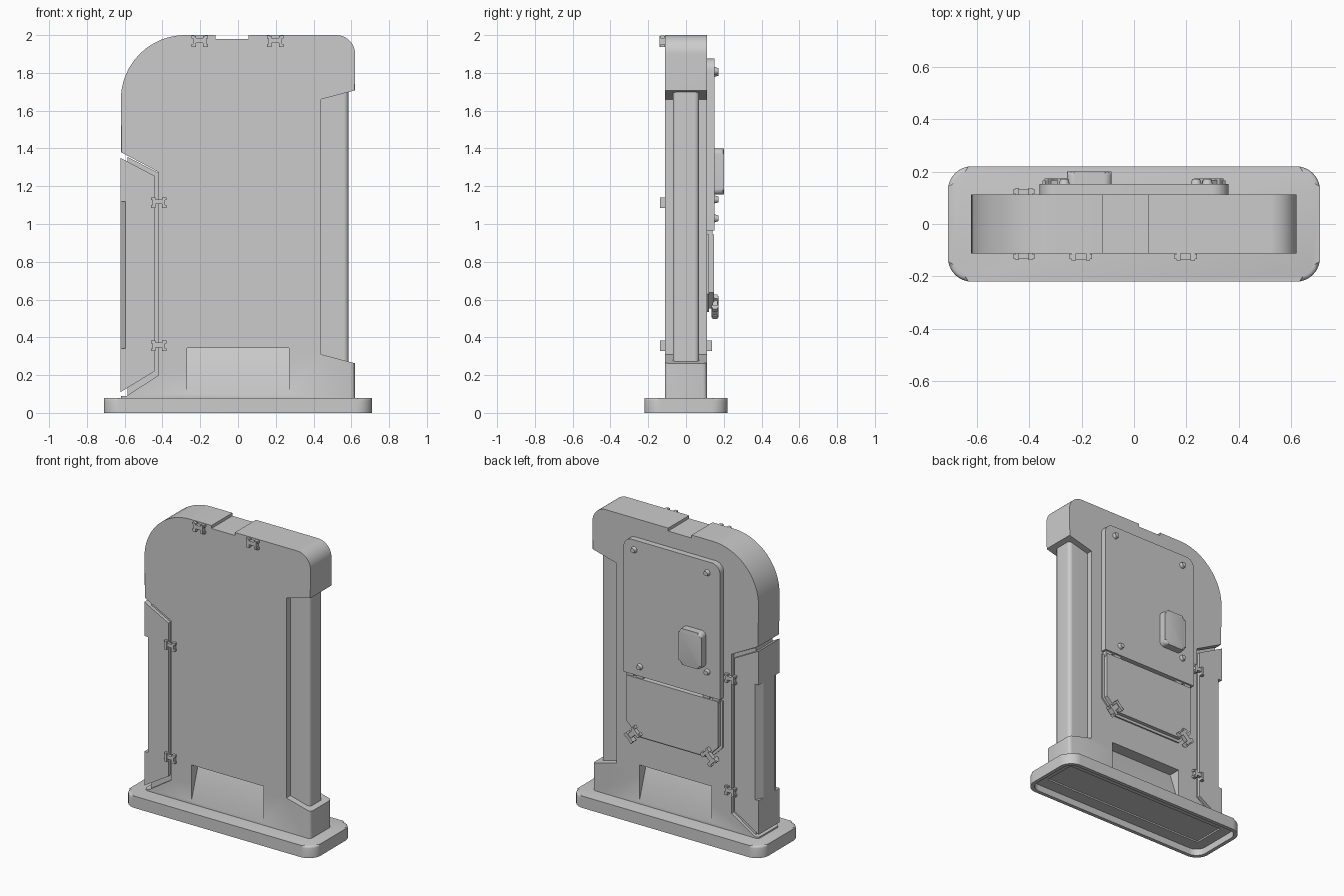
import bpy, bmesh, math
from mathutils import Vector, Matrix

cube = bpy.data.objects.get("Cube")
if cube:
    bpy.data.objects.remove(cube, do_unlink=True)

grey = bpy.data.materials.new("plain grey")
grey.use_nodes = True
GREY = (0.6, 0.6, 0.6, 1)
grey.diffuse_color = GREY
for node in grey.node_tree.nodes:
    if node.type == 'BSDF_PRINCIPLED':
        node.inputs["Base Color"].default_value = GREY


def finish(name, bm):
    bmesh.ops.recalc_face_normals(bm, faces=bm.faces)
    me = bpy.data.meshes.new(name)
    bm.to_mesh(me)
    bm.free()
    me.materials.append(grey)
    ob = bpy.data.objects.new(name, me)
    bpy.context.collection.objects.link(ob)
    return ob


def activate(ob):
    bpy.ops.object.select_all(action='DESELECT')
    ob.select_set(True)
    bpy.context.view_layer.objects.active = ob


def smooth(ob):
    activate(ob)
    bpy.ops.object.shade_smooth_by_angle(angle=math.radians(32))
    return ob


def rounded(corners, seg=8):
    """Outline from (a, b, radius) corners, filleted where radius > 0."""
    out = []
    n = len(corners)
    for i, (a, b, r) in enumerate(corners):
        p = Vector((a, b))
        if r <= 0:
            out.append(p)
            continue
        u = (Vector(corners[i - 1][:2]) - p).normalized()
        v = (Vector(corners[(i + 1) % n][:2]) - p).normalized()
        half = u.angle(v) / 2
        centre = p + (u + v).normalized() * r / math.sin(half)
        s = p + u * r / math.tan(half) - centre
        e = p + v * r / math.tan(half) - centre
        for k in range(seg + 1):
            d = s.lerp(e, k / seg)
            out.append(centre + d.normalized() * r)
    return out


def prism(name, pts, axis, lo, hi, rim=0, rim_test=None):
    """Extrude an outline along an axis, optionally bevelling its rim edges."""
    place = {'x': lambda p, h: (h, p[0], p[1]),
             'y': lambda p, h: (p[0], h, p[1]),
             'z': lambda p, h: (p[0], p[1], h)}[axis]
    bm = bmesh.new()
    rings = [[bm.verts.new(place(p, h)) for p in pts] for h in (lo, hi)]
    for ring in rings:
        bm.faces.new(ring)
    n = len(pts)
    for i in range(n):
        j = (i + 1) % n
        bm.faces.new((rings[0][i], rings[0][j], rings[1][j], rings[1][i]))
    if rim:
        k = 'xyz'.index(axis)
        edges = [e for e in bm.edges
                 if abs(e.verts[0].co[k] - e.verts[1].co[k]) < 1e-6
                 and (rim_test is None or rim_test(e.verts[0].co, e.verts[1].co))]
        bmesh.ops.bevel(bm, geom=edges, offset=rim, segments=3, profile=0.5, affect='EDGES')
    return finish(name, bm)


def cut(ob, *cutters):
    for c in cutters:
        mod = ob.modifiers.new("cut", 'BOOLEAN')
        mod.operation = 'DIFFERENCE'
        mod.solver = 'EXACT'
        mod.object = c
        activate(ob)
        bpy.ops.object.modifier_apply(modifier=mod.name)
        bpy.data.objects.remove(c, do_unlink=True)


def rect(a0, b0, a1, b1, r=0):
    return rounded([(a0, b0, r), (a1, b0, r), (a1, b1, r), (a0, b1, r)])


# Base tray, hollow underneath
base = prism("base", rect(-.71, -.22, .71, .22, .09), 'z', 0, .08, .015,
             lambda p, q: p.z > .05)
cut(base,
    prism("hollow", rect(-.685, -.195, .685, .195, .07), 'z', -.1, .045),
    prism("under_recess", rect(-.61, -.11, .61, .11), 'z', .03, .055))
smooth(base)

# Main body with rounded shoulders
D = .112
body = prism("body", rounded([(-.62, .07, 0), (.62, .07, 0), (.62, 2, .1), (-.62, 2, .34)], 14),
             'y', -D, D, .022, lambda p, q: max(p.z, q.z) > .1)
cut(body,
    prism("column_bay", [(.44, .31), (.8, .215), (.8, 1.755), (.44, 1.66)], 'y', -.3, .3),
    prism("door_bay", [(-.8, 1.475), (-.42, 1.275), (-.42, .2), (-.59, .09), (-.8, .09)],
          'y', -.3, .3),
    prism("top_slot", rect(-.12, 1.98, .055, 2.2), 'y', -.3, .3))
for s in (-1, 1):
    # Sloped hand pockets on both faces
    cut(body, prism("pocket", [(s * .115, .09), (s * .3, .09), (s * .3, .343), (s * .03, .343)],
                    'x', -.27, .27))
smooth(body)

# Rounded column in the open bay
smooth(prism("side_column", rounded([(.42, -.07, 0), (.585, -.07, .025),
                                     (.585, .07, .025), (.42, .07, 0)]), 'z', .268, 1.7))

# Inner core and the side door that wraps around it
prism("door_core", [(-.585, 1.355), (-.4, 1.26), (-.4, .2), (-.585, .09)], 'y', -.09, .09)
door = prism("side_door", [(-.622, 1.35), (-.442, 1.255), (-.442, .22), (-.622, .11)], 'y', -D, D)
for s in (-1, 1):
    cut(door, prism("door_grip", [(-.595, s * .113), (-.623, s * .06), (-.7, s * .06),
                                  (-.7, s * .2), (-.595, s * .2)], 'z', .34, 1.12))


def clip(name, x, z, y, side, turn=0, size=1):
    """H-shaped clip standing out from a face; side is -1 front or 1 back."""
    bm = bmesh.new()
    blocks = [((-.027, 0, 0), (.016, .03, .058)), ((.027, 0, 0), (.016, .03, .058)),
              ((0, 0, .005), (.05, .022, .026))]
    blocks += [((sx * .036, 0, sz * .022), (.014, .02, .016)) for sx in (-1, 1) for sz in (-1, 1)]
    for pos, dim in blocks:
        bmesh.ops.create_cube(bm, size=1, matrix=Matrix.Translation(pos) @ Matrix.Diagonal((*dim, 1)))
    bmesh.ops.transform(bm, verts=bm.verts, matrix=Matrix.Translation((x, y + side * .012, z))
                        @ Matrix.Rotation(math.radians(turn), 4, 'Y') @ Matrix.Scale(size, 4))
    return finish(name, bm)


for i, x in enumerate((-.203, .197)):
    clip(f"top_clip_{i}", x, 1.967, -D, -1)
for side, label in ((-1, "front"), (1, "back")):
    for i, z in enumerate((.355, 1.113)):
        clip(f"door_clip_{label}_{i}", -.42, z, side * D, side, 0, .95)

# Upper rear panel with a rounded top
smooth(prism("rear_panel", rounded([(-.36, .965, 0), (.36, .965, 0), (.36, 1.875, .06),
                                    (-.36, 1.875, .06)]), 'y', .1, .152))

# Screws on the rear panel
for i, (x, z) in enumerate(((.28, 1.81), (-.266, 1.80), (.237, 1.03), (-.266, 1.13))):
    bm = bmesh.new()
    bmesh.ops.create_cone(bm, cap_ends=True, segments=16, radius1=.022, radius2=.015, depth=.024,
                          matrix=Matrix.Translation((x, .16, z)) @ Matrix.Rotation(-math.pi / 2, 4, 'X'))
    smooth(finish(f"screw_{i}", bm))

# Handle block
smooth(prism("handle_block", rect(-.255, 1.155, -.085, 1.4, .03), 'y', .14, .2, .015,
             lambda p, q: p.y > .18))


def flap_outline(g):
    return [(-.36 + g, .945), (-.36 + g, .63 + g * .4), (-.265 + g * .4, .535 + g),
            (.265 - g * .4, .535 + g), (.36 - g, .63 + g * .4), (.36 - g, .945)]


# Lower rear flap, its backing lip, hinge tabs and corner latches
prism("flap_lip", flap_outline(0), 'y', .1, .122)
prism("rear_flap", flap_outline(.018), 'y', .11, .147)
for s in (-1, 1):
    for k, x in enumerate((.25, .32)):
        prism(f"flap_hinge_{s}_{k}", rect(s * x - .025, .93, s * x + .025, .975), 'y', .11, .14)
    clip(f"flap_latch_{s}", s * .285, .562, .142, 1, s * 45, 1.25)
